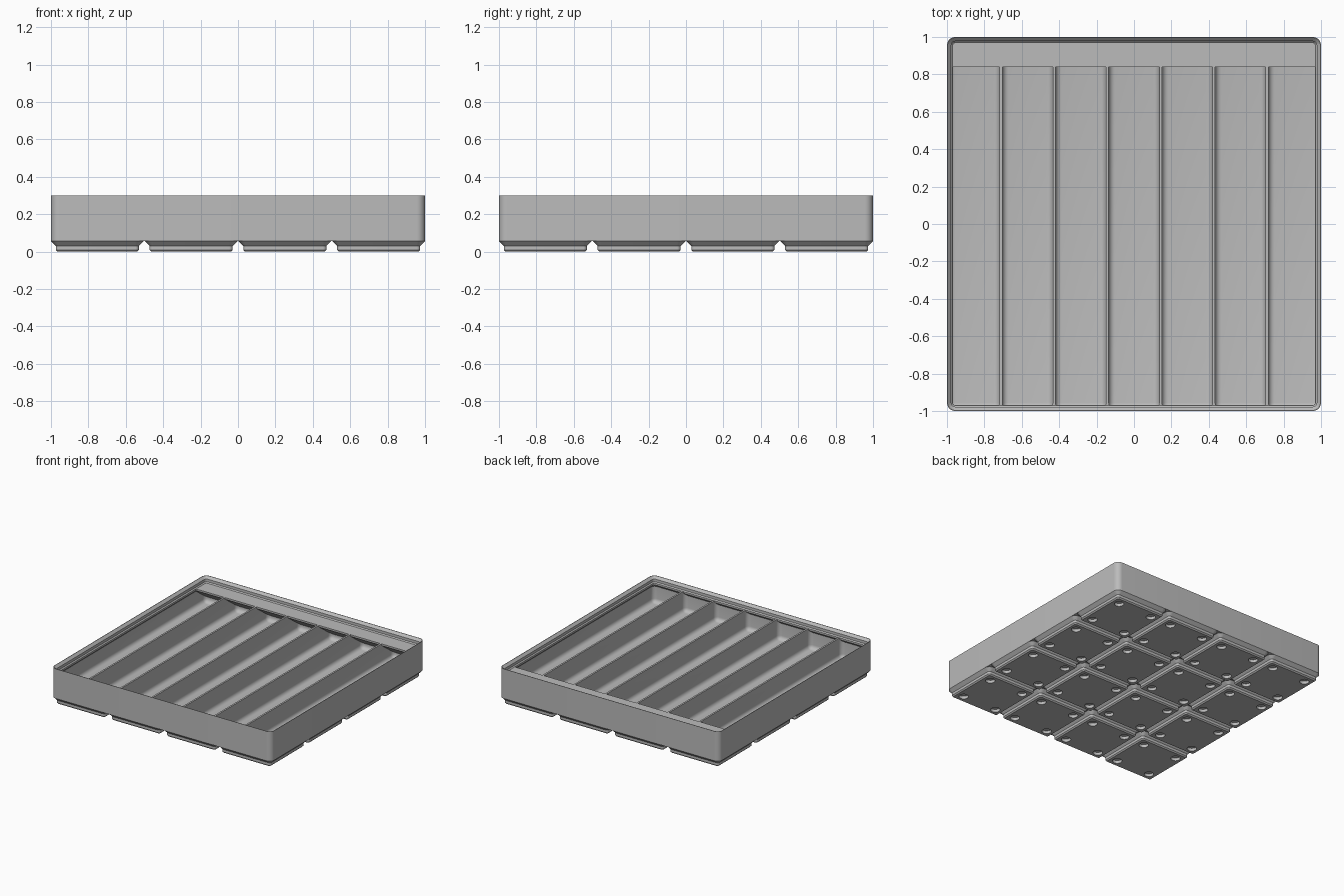
import bpy, bmesh
from math import sin, cos, tan, pi, radians
from mathutils import Matrix

SCALE = 2 / 167.5          # work in millimetres, then scale to the final size
HALF = 83.75               # half of the outer width
PITCH = 42                 # spacing of the feet
WALL, DIVIDER, CELLS = 0.95, 1.2, 7
DECK, FLOOR = 21, 7        # height of divider tops and of the floor
SCENE = bpy.context.scene

if "Cube" in bpy.data.objects:
    bpy.data.objects.remove(bpy.data.objects["Cube"])

grey = bpy.data.materials.new("plain grey")
grey.use_nodes = True
grey.diffuse_color = (0.5, 0.5, 0.5, 1)
grey.node_tree.nodes["Principled BSDF"].inputs["Base Color"].default_value = (0.5, 0.5, 0.5, 1)


def make(name, bm):
    bmesh.ops.recalc_face_normals(bm, faces=bm.faces)
    mesh = bpy.data.meshes.new(name)
    bm.to_mesh(mesh)
    bm.free()
    ob = bpy.data.objects.new(name, mesh)
    SCENE.collection.objects.link(ob)
    return ob


def rounded_loft(name, half, radius, profile, seg=8):
    """Closed solid through rounded squares, one for each (inset, height)."""
    bm = bmesh.new()
    rings = []
    for inset, z in profile:
        r = max(radius - inset, 0.4)
        c = half - inset - r
        ring = []
        for q, (sx, sy) in enumerate([(1, 1), (-1, 1), (-1, -1), (1, -1)]):
            for i in range(seg + 1):
                a = (q + i / seg) * pi / 2
                ring.append(bm.verts.new((sx * c + r * cos(a), sy * c + r * sin(a), z)))
        rings.append(ring)
    for a, b in zip(rings, rings[1:]):
        for i in range(len(a)):
            j = (i + 1) % len(a)
            bm.faces.new((a[i], a[j], b[j], b[i]))
    bm.faces.new(rings[0])
    bm.faces.new(rings[-1])
    return make(name, bm)


def combine(ob, helper, operation):
    """Apply a boolean and remove the helper."""
    mod = ob.modifiers.new("cut", 'BOOLEAN')
    mod.operation, mod.object, mod.solver = operation, helper, 'EXACT'
    graph = bpy.context.evaluated_depsgraph_get()
    mesh = bpy.data.meshes.new_from_object(ob.evaluated_get(graph))
    ob.modifiers.clear()
    ob.data = mesh
    bpy.data.objects.remove(helper)


def finish(ob):
    ob.data.transform(Matrix.Scale(SCALE, 4))
    ob.data.materials.clear()
    ob.data.materials.append(grey)
    bpy.ops.object.select_all(action='DESELECT')
    ob.select_set(True)
    bpy.context.view_layer.objects.active = ob
    bpy.ops.object.shade_smooth_by_angle(angle=radians(30))


# Compartment cutters: boxes with rounded upright and floor edges
inner = HALF - WALL
cell_pitch = (2 * inner + DIVIDER) / CELLS
width = cell_pitch - DIVIDER
top = DECK + 0.5
bm = bmesh.new()
for k in range(CELLS):
    x = (k - (CELLS - 1) / 2) * cell_pitch
    place = Matrix.Translation((x, 0, (FLOOR + top) / 2)) @ Matrix.Diagonal((width, 2 * inner, top - FLOOR, 1))
    bmesh.ops.create_cube(bm, size=1, matrix=place)
edges = [e for e in bm.edges if min(v.co.z for v in e.verts) < top - 1]
bmesh.ops.bevel(bm, geom=edges, offset=2.8, segments=6, profile=0.5, affect='EDGES')
cells = make("compartments", bm)

# The cavity narrows under the stacking lip
cavity = rounded_loft("cavity", HALF, 3.75, [
    (0.9, 5.5), (0.9, 18.1), (2.6, 19.8), (2.6, 23)])
combine(cells, cavity, 'INTERSECT')

# Label shelf along the back wall, with a sloping underside
y0, y1 = 70.25, HALF + 1
shelf_profile = [(y0, 23), (y0, 19.8), (y1, 19.8 - (y1 - y0) * tan(radians(36))), (y1, 23)]
bm = bmesh.new()
ends = [[bm.verts.new((x, y, z)) for y, z in shelf_profile] for x in (-90, 90)]
for i in range(4):
    j = (i + 1) % 4
    bm.faces.new((ends[0][i], ends[0][j], ends[1][j], ends[1][i]))
for end in ends:
    bm.faces.new(end)
combine(cells, make("shelf", bm), 'DIFFERENCE')

# Tray body with stepped stacking lip, then hollowed compartments
tray = rounded_loft("tray_body", HALF, 3.75, [
    (0, 4.75), (0, 25.1), (0.3, 25.1), (1.9, 23.5), (1.9, 21.7), (2.57, DECK)])
combine(tray, cells, 'DIFFERENCE')
finish(tray)

# One stepped foot with four magnet holes, repeated on a grid
foot = rounded_loft("foot", 20.75, 3.75, [
    (2.95, 0), (2.15, 0.8), (2.15, 2.6), (0, 4.75), (0.4, 5)])
bm = bmesh.new()
for sx in (-1, 1):
    for sy in (-1, 1):
        bmesh.ops.create_cone(bm, cap_ends=True, segments=32, radius1=3, radius2=3, depth=4,
                              matrix=Matrix.Translation((13 * sx, 13 * sy, 0)))
combine(foot, make("holes", bm), 'DIFFERENCE')
finish(foot)

for i in range(4):
    for j in range(4):
        copy = foot if i == j == 0 else foot.copy()
        if copy is not foot:
            SCENE.collection.objects.link(copy)
        copy.name = f"foot_{i + 1}_{j + 1}"
        copy.location = ((i - 1.5) * PITCH * SCALE, (j - 1.5) * PITCH * SCALE, 0)
